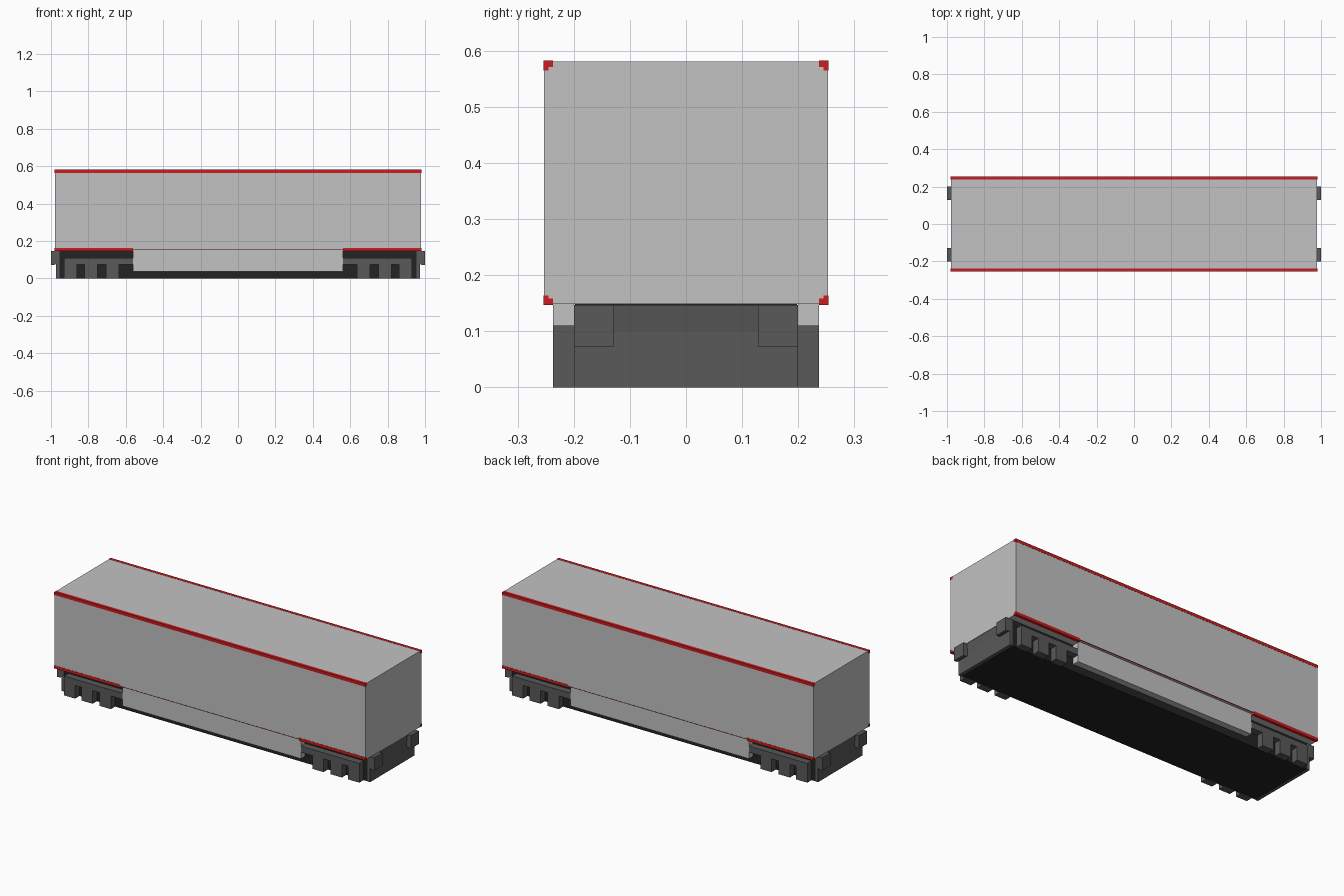
import bpy, bmesh

old = bpy.data.objects.get("Cube")
if old:
    bpy.data.objects.remove(old, do_unlink=True)


def material(name, r, g, b):
    m = bpy.data.materials.new(name)
    m.diffuse_color = (r, g, b, 1)
    m.use_nodes = True
    m.node_tree.nodes["Principled BSDF"].inputs["Base Color"].default_value = (r, g, b, 1)
    return m


GREY = material("light grey", 0.54, 0.54, 0.54)
RED = material("red", 0.60, 0.012, 0.014)
DARK = material("dark grey", 0.10, 0.10, 0.10)
BLACK = material("black", 0.017, 0.017, 0.017)


def prism(name, profile, axis, lo, hi, mat):
    """Extrude a 2D profile along x (profile is y,z) or along y (profile is x,z)."""
    bm = bmesh.new()
    place = (lambda a, b, t: (t, a, b)) if axis == "x" else (lambda a, b, t: (a, t, b))
    base = bm.faces.new([bm.verts.new(place(a, b, lo)) for a, b in profile])
    out = bmesh.ops.extrude_face_region(bm, geom=[base])
    moved = [v for v in out["geom"] if isinstance(v, bmesh.types.BMVert)]
    bmesh.ops.translate(bm, verts=moved, vec=place(0, 0, hi - lo))
    bmesh.ops.recalc_face_normals(bm, faces=bm.faces)
    me = bpy.data.meshes.new(name)
    bm.to_mesh(me)
    bm.free()
    me.materials.append(mat)
    ob = bpy.data.objects.new(name, me)
    bpy.context.collection.objects.link(ob)
    return ob


def box(name, x0, x1, y0, y1, z0, z1, mat):
    return prism(name, [(x0, z0), (x1, z0), (x1, z1), (x0, z1)], "y", y0, y1, mat)


def mirror(ob, x=False, y=False):
    m = ob.modifiers.new("mirror", "MIRROR")
    m.use_axis = (x, y, False)
    return ob


# Wagon body, with a shallow recess under the middle
prism("body", [(-0.979, 0.148), (-0.562, 0.148), (-0.562, 0.155), (0.562, 0.155),
               (0.562, 0.148), (0.979, 0.148), (0.979, 0.581), (-0.979, 0.581)],
      "y", -0.253, 0.253, GREY)


# Red angle strips along the long edges of the body
def angle_profile(z_edge, s):
    pts = [(0.254, 0), (0.254, 0.017), (0.245, 0.017), (0.245, 0.011),
           (0.237, 0.011), (0.237, 0)]
    return [(y, z_edge + s * h) for y, h in pts]


mirror(prism("top_edge_strip", angle_profile(0.582, -1), "x", -0.98, 0.98, RED), y=True)
mirror(prism("bottom_edge_strip", angle_profile(0.147, 1), "x", 0.562, 0.98, RED), x=True, y=True)
mirror(box("middle_edge_line", -0.562, 0.562, 0.25, 0.254, 0.1545, 0.157, RED), y=True)

# Underframe and end plates
box("underframe", -0.955, 0.955, -0.198, 0.198, 0.0, 0.155, BLACK)
mirror(prism("headstock", [(0.955, 0), (0.972, 0), (0.972, 0.1), (0.978, 0.147), (0.955, 0.147)],
             "y", -0.2, 0.2, DARK), x=True)

# Side skirts
mirror(box("side_skirt", -0.562, 0.562, 0.2, 0.237, 0.038, 0.155, GREY), y=True)

# Bogie side frames: one bar with three hanging axle boxes
frame = [(0.56, 0.11), (0.56, 0.075)]
for x0, x1 in [(0.635, 0.705), (0.75, 0.82), (0.86, 0.93)]:
    frame += [(x0, 0.075), (x0, 0.0), (x1, 0.0)]
    if x1 < 0.93:
        frame.append((x1, 0.075))
frame.append((0.93, 0.11))
mirror(prism("bogie_side_frame", frame, "y", 0.196, 0.237, DARK), x=True, y=True)

# Buffers with chamfered inner lower corners
mirror(prism("buffer", [(0.96, 0.147), (0.96, 0.09), (0.98, 0.073), (1.0, 0.073), (1.0, 0.147)],
             "y", 0.128, 0.2, DARK), x=True, y=True)
